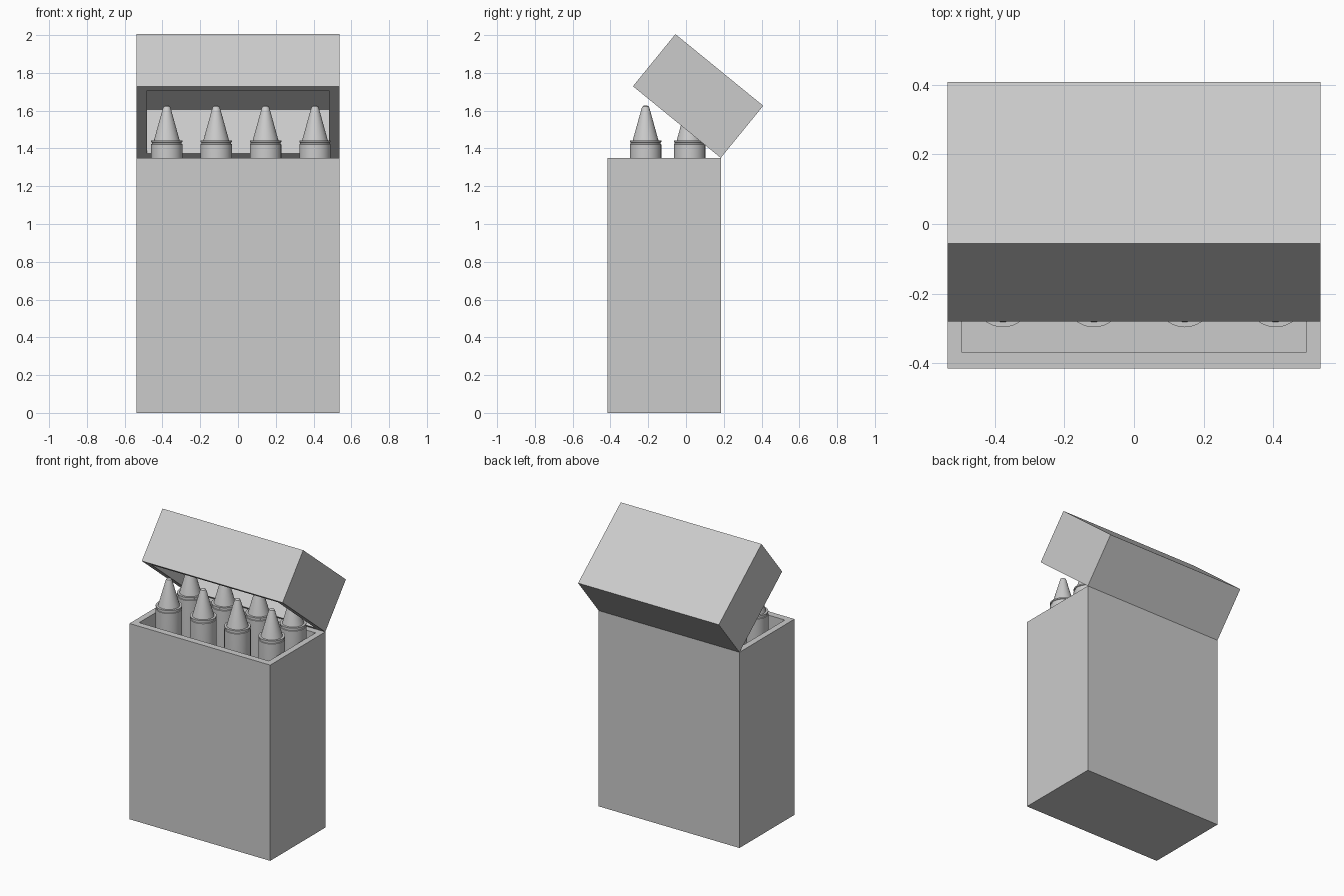
import bpy, bmesh, math
from mathutils import Matrix, Vector

if "Cube" in bpy.data.objects:
    bpy.data.objects.remove(bpy.data.objects["Cube"])

W, D = 1.074, 0.6           # carton width and depth
BACK, RIM = 0.184, 1.35     # back wall position, rim height of the carton


def add_object(name, bm):
    bmesh.ops.recalc_face_normals(bm, faces=bm.faces)
    mesh = bpy.data.meshes.new(name)
    bm.to_mesh(mesh)
    bm.free()
    ob = bpy.data.objects.new(name, mesh)
    bpy.context.collection.objects.link(ob)
    return ob


def open_tray(name, height, wall_x, wall_y, depth):
    """Hollow box open at +z; local origin at the rim, on the y = 0 back edge."""
    bm = bmesh.new()
    bmesh.ops.create_cube(bm, size=1, matrix=Matrix.Translation((0, -D / 2, -height / 2))
                          @ Matrix.Diagonal((W, D, height, 1)))
    bm.normal_update()
    top = max(bm.faces, key=lambda f: f.calc_center_median().z)
    for z in (0, -depth):
        bmesh.ops.inset_individual(bm, faces=[top], thickness=0.001)
        for v in top.verts:
            v.co.x = math.copysign(W / 2 - wall_x, v.co.x)
            v.co.y = -wall_y if v.co.y > -D / 2 else -D + wall_y
            v.co.z = z
    return add_object(name, bm)


def lathe(name, profile, location, sides=32):
    bm = bmesh.new()
    rings = []
    for r, z in profile:
        rings.append([bm.verts.new((r * math.cos(2 * math.pi * i / sides),
                                    r * math.sin(2 * math.pi * i / sides), z))
                      for i in range(sides)])
    for a, b in zip(rings, rings[1:]):
        for i in range(sides):
            j = (i + 1) % sides
            bm.faces.new((a[i], a[j], b[j], b[i]))
    bm.faces.new(rings[0][::-1])
    bm.faces.new(rings[-1])
    ob = add_object(name, bm)
    ob.location = location
    bpy.ops.object.select_all(action='DESELECT')
    ob.select_set(True)
    bpy.context.view_layer.objects.active = ob
    bpy.ops.object.shade_smooth_by_angle(angle=math.radians(30))
    return ob


# Carton body
body = open_tray("carton_body", RIM, 0.042, 0.046, RIM - 0.045)
body.location = (0, BACK, RIM)

# Flip lid: an upside-down tray hinged on the back rim
lid = open_tray("carton_lid", 0.356, 0.055, 0.036, 0.30)
lid.data.transform(Matrix.Diagonal((1, 1, -1, 1)))
lid.data.flip_normals()
lid.location = (0, BACK, RIM)
lid.rotation_euler.x = math.radians(-39.2)

# Crayons: paper sleeve, narrow wax shoulder, tapered tip
crayon = [(0.08, 0.045), (0.083, 0.06), (0.083, 1.422), (0.079, 1.424), (0.079, 1.432),
          (0.083, 1.434), (0.083, 1.443), (0.068, 1.443), (0.021, 1.612),
          (0.017, 1.622), (0.009, 1.627)]
for row, y in enumerate((-0.214, 0.019)):
    for col in range(4):
        lathe(f"crayon_{row * 4 + col + 1}", crayon, (-0.377 + 0.2615 * col, y, 0))
